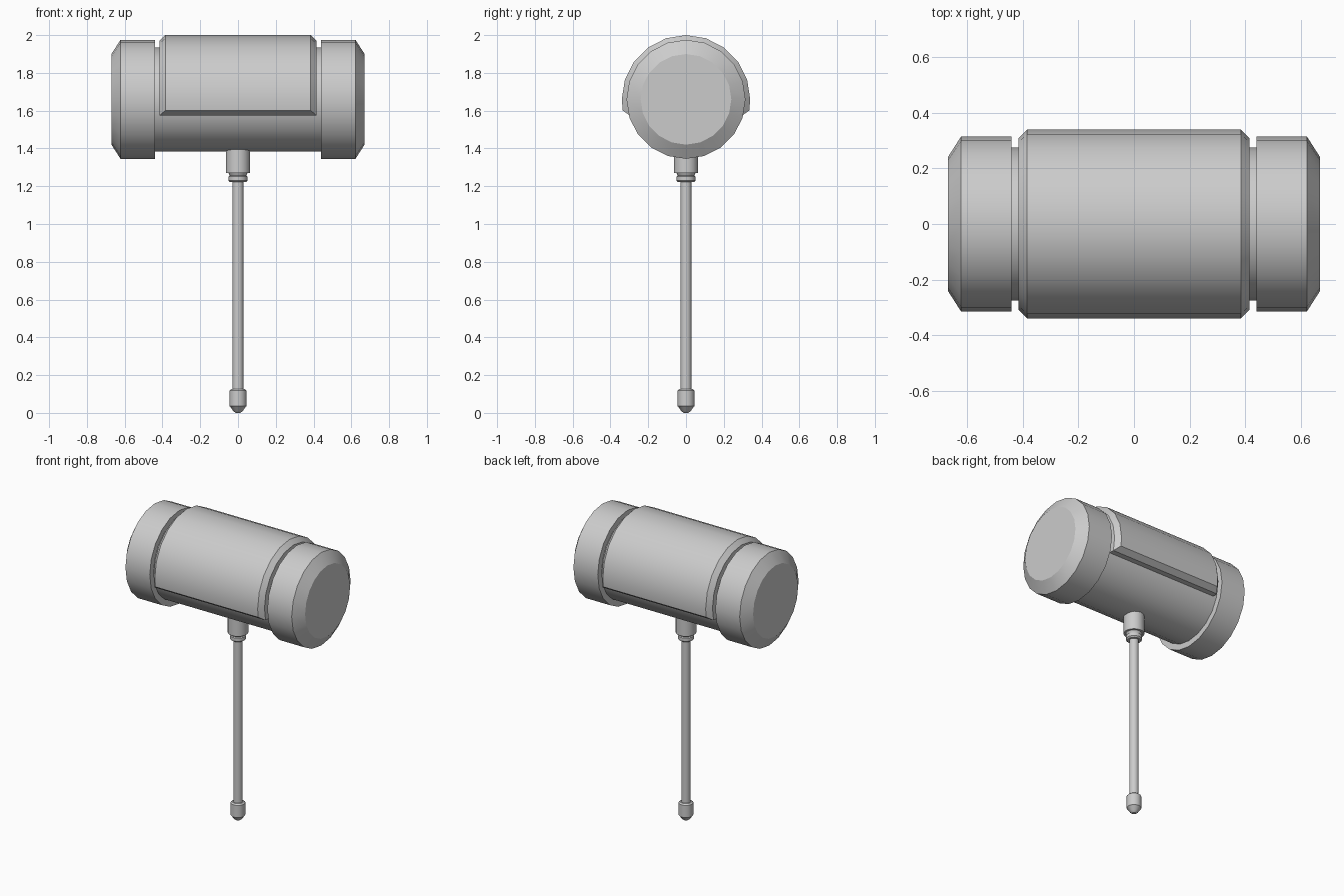
import bpy, bmesh
from math import sin, cos, pi, radians
from mathutils import Vector

if "Cube" in bpy.data.objects:
    bpy.data.objects.remove(bpy.data.objects["Cube"])

HEAD_Z = 1.66
SIDES = 20


def finish(name, bm):
    bmesh.ops.recalc_face_normals(bm, faces=bm.faces[:])
    mesh = bpy.data.meshes.new(name)
    bm.to_mesh(mesh)
    bm.free()
    ob = bpy.data.objects.new(name, mesh)
    bpy.context.collection.objects.link(ob)
    bpy.ops.object.select_all(action='DESELECT')
    ob.select_set(True)
    bpy.context.view_layer.objects.active = ob
    bpy.ops.object.shade_smooth_by_angle(angle=radians(25))
    return ob


def head_point(x, r, a):
    return Vector((x, r * cos(a), HEAD_Z + r * sin(a)))


def handle_point(z, r, a):
    return Vector((r * cos(a), r * sin(a), z))


def lathe(name, profile, point, sides=SIDES):
    """Turn (position, radius) pairs into a capped solid."""
    bm = bmesh.new()
    rings = [[bm.verts.new(point(p, r, 2 * pi * i / sides)) for i in range(sides)]
             for p, r in profile]
    for a, b in zip(rings, rings[1:]):
        for i in range(sides):
            j = (i + 1) % sides
            bm.faces.new((a[i], a[j], b[j], b[i]))
    bm.faces.new(rings[0])
    bm.faces.new(rings[-1])
    return finish(name, bm)


# Head: inner drum and the two chamfered striking ends
lathe("head_core", [(-0.46, 0.275), (0.46, 0.275)], head_point)
for side, s in (("left", -1), ("right", 1)):
    lathe(side + "_striking_end",
          [(s * 0.44, 0.315), (s * 0.622, 0.315), (s * 0.67, 0.24)], head_point)

# Saddle plate over the upper head: (x, radius, degrees it reaches below horizontal)
rows = [(-0.415, 0.262, 19), (-0.415, 0.31, 16), (-0.385, 0.34, 10),
        (0.385, 0.34, 10), (0.415, 0.31, 16), (0.415, 0.262, 19)]
bm = bmesh.new()
grid = []
for x, r, drop in rows:
    angles = [-drop] + list(range(0, 181, 18)) + [180 + drop]
    grid.append([bm.verts.new(head_point(x, r, radians(a))) for a in angles])
for k, a in enumerate(grid):
    b = grid[(k + 1) % len(grid)]
    for i in range(len(a) - 1):
        bm.faces.new((a[i], a[i + 1], b[i + 1], b[i]))
for end in (0, -1):
    bm.faces.new([grid[k][end] for k in (1, 2, 3, 4)])
    bm.faces.new([grid[k][end] for k in (0, 1, 4, 5)])
finish("saddle_plate", bm)

# Handle: shaft, stepped collar under the head, rounded pommel
lathe("shaft", [(0.10, 0.029), (1.26, 0.029)], handle_point)
lathe("collar", [(1.222, 0.042), (1.23, 0.05), (1.252, 0.05), (1.256, 0.043),
                 (1.27, 0.05), (1.27, 0.064), (1.42, 0.064)], handle_point)
lathe("pommel", [(0.0, 0.012), (0.01, 0.026), (0.032, 0.04), (0.036, 0.045),
                 (0.118, 0.045), (0.126, 0.036), (0.126, 0.028)], handle_point)
